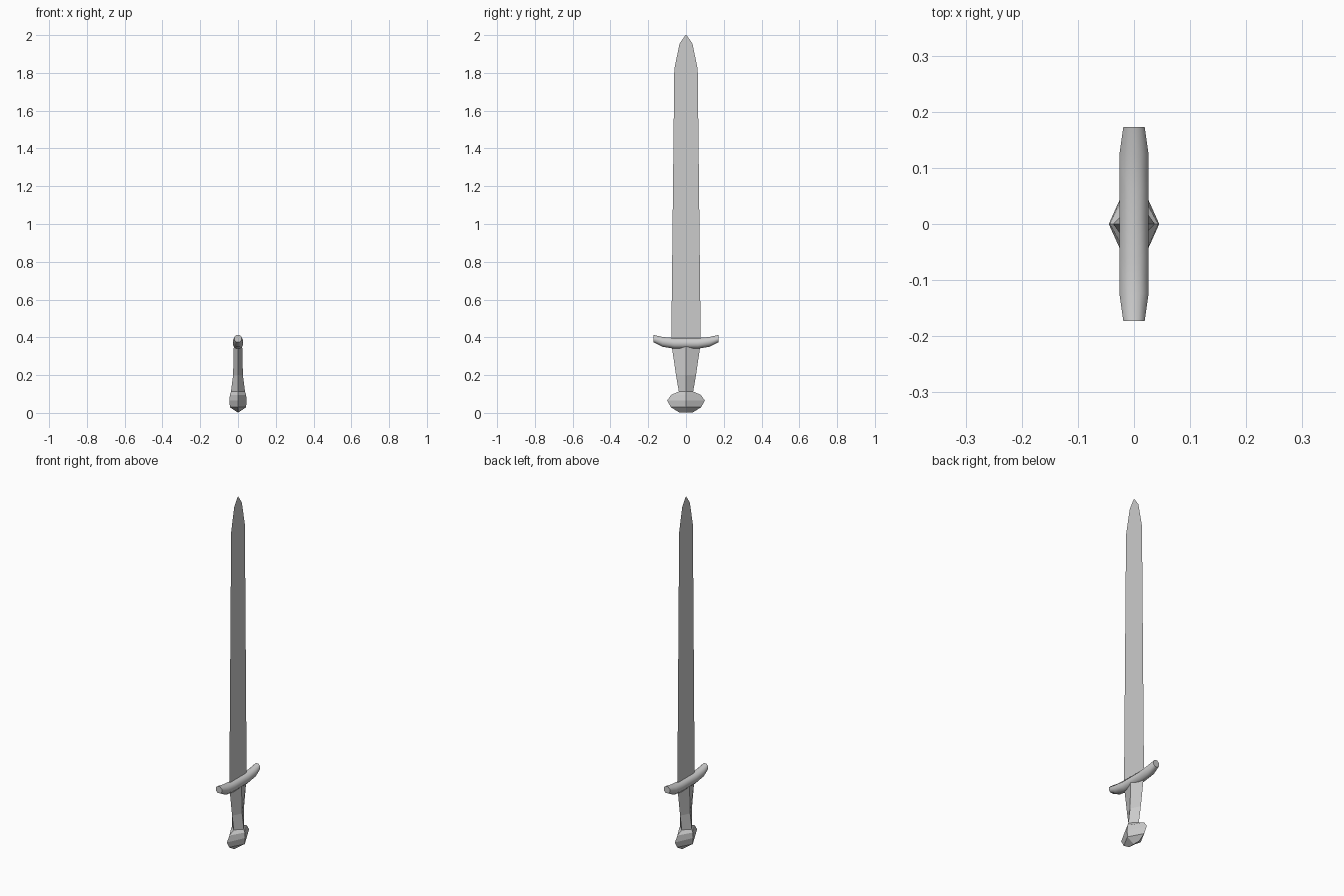
import bpy, bmesh, math

if "Cube" in bpy.data.objects:
    bpy.data.objects.remove(bpy.data.objects["Cube"])


def make_object(name, bm):
    bmesh.ops.recalc_face_normals(bm, faces=bm.faces)
    mesh = bpy.data.meshes.new(name)
    bm.to_mesh(mesh)
    bm.free()
    obj = bpy.data.objects.new(name, mesh)
    bpy.context.collection.objects.link(obj)
    return obj


def loft(name, rings):
    """Skin a list of equal-sized closed rings and cap both ends."""
    bm = bmesh.new()
    rows = [[bm.verts.new(p) for p in ring] for ring in rings]
    n = len(rows[0])
    for a, b in zip(rows, rows[1:]):
        for i in range(n):
            j = (i + 1) % n
            bm.faces.new((a[i], a[j], b[j], b[i]))
    bm.faces.new(rows[0])
    bm.faces.new(rows[-1])
    bmesh.ops.remove_doubles(bm, verts=bm.verts, dist=0.0001)
    return make_object(name, bm)


# Blade: paper-thin sheet with a centre line, (half width, height)
bm = bmesh.new()
profile = [(0.078, 0.36), (0.062, 1.82), (0.034, 1.955), (0.003, 2.0)]
rows = [[bm.verts.new((0, s * w, z)) for s in (-1, 0, 1)] for w, z in profile]
for a, b in zip(rows, rows[1:]):
    for i in range(2):
        bm.faces.new((a[i], a[i + 1], b[i + 1], b[i]))
make_object("blade", bm)


# Grip and pommel: diamond cross-sections, (half depth, half width, height)
def diamond(x, y, z):
    return [(x, 0, z), (0, y, z), (-x, 0, z), (0, -y, z)]


sections = [(0.003, 0.037, 0.003), (0.043, 0.08, 0.03), (0.045, 0.1, 0.065),
            (0.043, 0.078, 0.096), (0.037, 0.038, 0.113),
            (0.026, 0.053, 0.2), (0.022, 0.077, 0.365)]
loft("grip_and_pommel", [diamond(*s) for s in sections])

# Cross guard: curved eight-sided bar, (y, centre height, half height, half depth)
half = [(0.062, 0.368, 0.028, 0.026), (0.124, 0.376, 0.026, 0.026),
        (0.173, 0.394, 0.019, 0.019)]
stations = [(-y, *rest) for y, *rest in reversed(half)] + half
rings = []
for y, zc, h, d in stations:
    ring = []
    for k in range(8):
        a = math.radians(22.5 + 45 * k)
        r = 1 / math.cos(math.radians(22.5))
        ring.append((d * r * math.cos(a), y, zc + h * r * math.sin(a)))
    rings.append(ring)
guard = loft("cross_guard", rings)
bpy.context.view_layer.objects.active = guard
guard.select_set(True)
bpy.ops.object.shade_smooth_by_angle(angle=math.radians(50))
